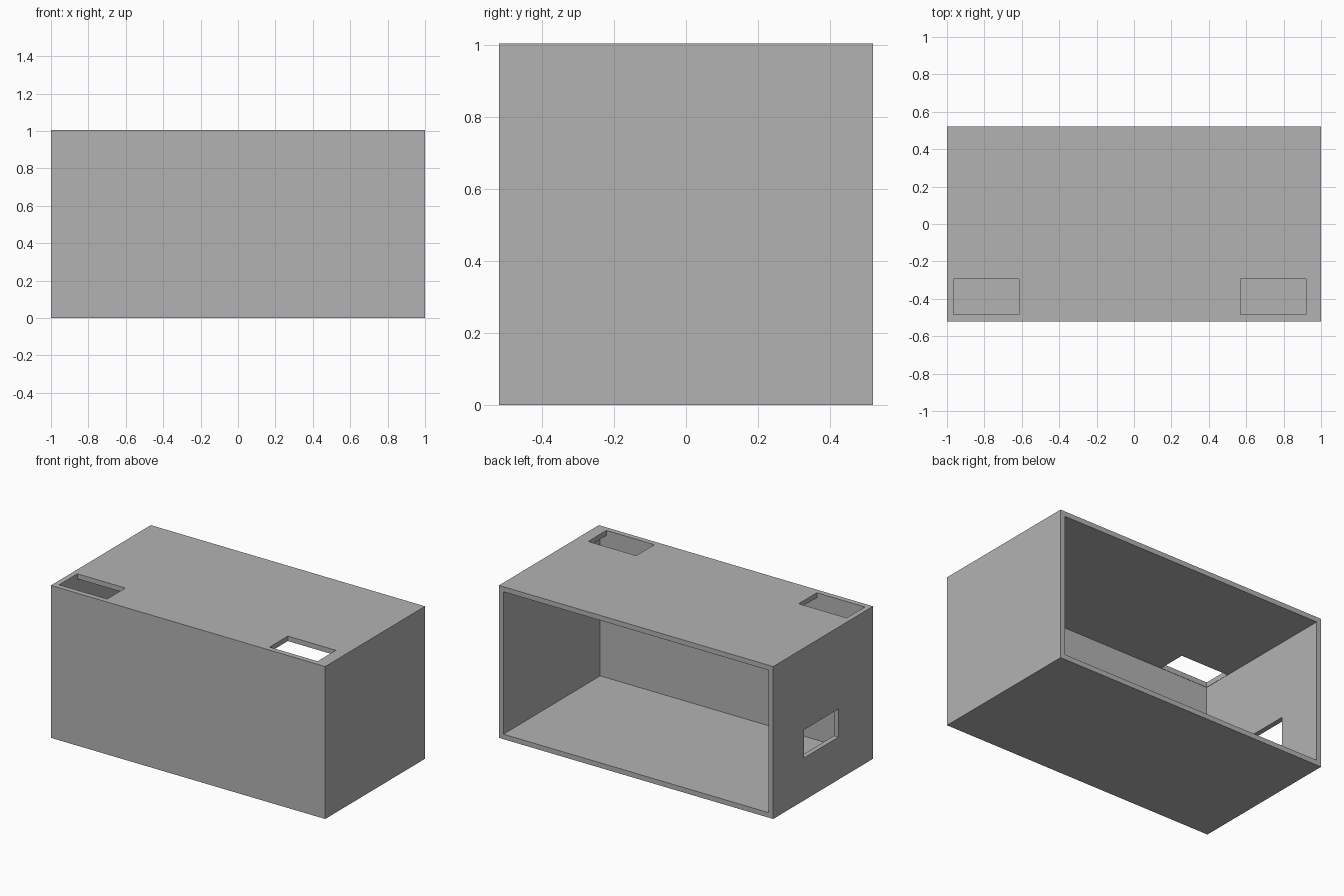
import bpy

default = bpy.data.objects.get("Cube")
if default:
    bpy.data.objects.remove(default, do_unlink=True)

# Overall size and wall thickness
W, D, H, T = 2.0, 1.04, 1.005, 0.033

grey = bpy.data.materials.new("plain grey")
grey.use_nodes = True
colour = (0.45, 0.45, 0.45, 1)
grey.diffuse_color = colour
grey.node_tree.nodes["Principled BSDF"].inputs["Base Color"].default_value = colour


def box(name, low, high):
    """Axis-aligned box between two corners."""
    bpy.ops.mesh.primitive_cube_add(size=1)
    obj = bpy.context.object
    obj.name = name
    for v in obj.data.vertices:
        v.co = [h if c > 0 else l for c, l, h in zip(v.co, low, high)]
    obj.data.materials.append(grey)
    return obj


# Outer case
case = box("open_back_case", (-W / 2, -D / 2, 0), (W / 2, D / 2, H))

# Cavity open at the back, two top slots and one side slot
cutters = [
    box("cavity_cutter", (-W / 2 + T, -D / 2 + T, T), (W / 2 - T, D, H - T)),
    box("top_slot_cutter_right", (-0.965, -0.485, 0.8), (-0.615, -0.295, 1.2)),
    box("top_slot_cutter_left", (0.57, -0.485, 0.8), (0.92, -0.295, 1.2)),
    box("side_slot_cutter", (-1.2, -0.16, 0.28), (-0.8, 0.2, 0.465)),
]
for cutter in cutters:
    cut = case.modifiers.new(cutter.name, "BOOLEAN")
    cut.operation = "DIFFERENCE"
    cut.solver = "EXACT"
    cut.object = cutter

# Bake the cuts, then drop the helpers
bpy.ops.object.select_all(action="DESELECT")
case.select_set(True)
bpy.context.view_layer.objects.active = case
for cutter in cutters:
    bpy.ops.object.modifier_apply(modifier=cutter.name)
for cutter in cutters:
    bpy.data.objects.remove(cutter, do_unlink=True)
